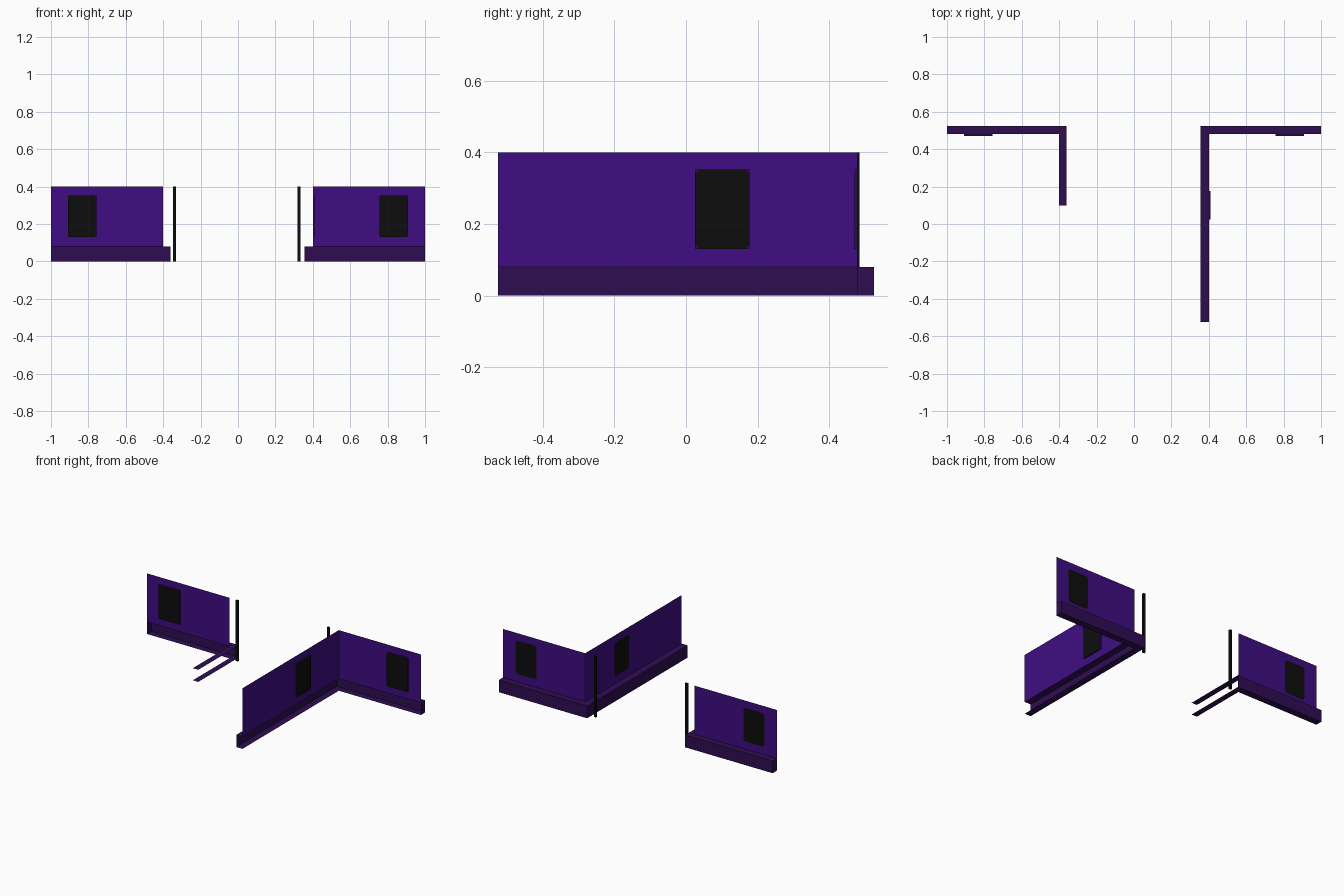
import bpy, bmesh

if "Cube" in bpy.data.objects:
    bpy.data.objects.remove(bpy.data.objects["Cube"])

def mat(name, col):
    m = bpy.data.materials.new(name)
    m.diffuse_color = (*col, 1)
    m.use_nodes = True
    m.node_tree.nodes["Principled BSDF"].inputs["Base Color"].default_value = m.diffuse_color
    return m

WALL = mat("wall purple", (0.050, 0.004, 0.225))
BASE = mat("base dark purple", (0.028, 0.004, 0.085))
BLACK = mat("panel black", (0.004, 0.004, 0.004))

def make(name, quads, material):
    """Object from a list of polygons (each a list of points)."""
    bm = bmesh.new()
    for q in quads:
        bm.faces.new([bm.verts.new(p) for p in q])
    bmesh.ops.remove_doubles(bm, verts=bm.verts, dist=1e-5)
    me = bpy.data.meshes.new(name)
    bm.to_mesh(me)
    bm.free()
    me.materials.append(material)
    ob = bpy.data.objects.new(name, me)
    bpy.context.collection.objects.link(ob)
    return ob

def flat(x0, x1, y0, y1, z):
    return [(x0, y0, z), (x1, y0, z), (x1, y1, z), (x0, y1, z)]

def along_x(x0, x1, y, z0, z1):
    return [(x0, y, z0), (x1, y, z0), (x1, y, z1), (x0, y, z1)]

def along_y(x, y0, y1, z0, z1):
    return [(x, y0, z0), (x, y1, z0), (x, y1, z1), (x, y0, z1)]

H, B = 0.40, 0.08          # wall height, base height
YW, YB = 0.48, 0.525       # wall plane, back of base

# thin wall sheets
make("left_back_wall", [along_x(-1, -0.40, YW, B, H)], WALL)
make("right_back_wall", [along_x(0.40, 1, YW, B, H)], WALL)
make("side_wall", [along_y(0.40, -YB, YW, B, H)], WALL)

# recessed base channels: top, bottom, back and outer end
for name, x0, x1, xe in (("left", -1, -0.36, -1), ("right", 0.355, 1, 1)):
    make(name + "_back_base", [flat(x0, x1, YW, YB, 0), flat(x0, x1, YW, YB, B),
                               along_x(x0, x1, YB, 0, B), along_y(xe, YW, YB, 0, B)], BASE)
make("side_base", [flat(0.355, 0.40, -YB, YW, 0), flat(0.355, 0.40, -YB, YW, B),
                   along_y(0.355, -YB, YB, 0, B)], BASE)
make("left_side_strips", [flat(-0.40, -0.36, 0.10, YW, z) for z in (0, B)], BASE)

# open square posts beside the doorway
for name, x in (("left_post", -0.340), ("right_post", 0.326)):
    x0, x1, y0, y1 = x - 0.008, x + 0.008, 0.472, 0.485
    make(name, [along_x(x0, x1, y0, 0, H), along_x(x0, x1, y1, 0, H),
                along_y(x0, y0, y1, 0, H), along_y(x1, y0, y1, 0, H)], BLACK)

# wall panels: thin purple rim with a black corner-cut face on both sides
def panel(name, place):
    w, z0, z1, c, d = 0.076, 0.13, 0.353, 0.012, 0.009
    rect = [(-w, z0), (w, z0), (w, z1), (-w, z1)]
    rim = []
    for i in range(4):
        a, b = rect[i], rect[(i + 1) % 4]
        rim.append([place(*a, 0), place(*b, 0), place(*b, d), place(*a, d)])
    rim.append([place(*p, d) for p in rect])
    make(name + "_rim", rim, BASE)
    cut = [(-w + c, z0), (w - c, z0), (w, z0 + c), (w, z1 - c),
           (w - c, z1), (-w + c, z1), (-w, z1 - c), (-w, z0 + c)]
    make(name + "_face", [[place(*p, h) for p in cut] for h in (d + 0.001, -0.001)], BLACK)

panel("left_panel", lambda u, z, h: (-0.833 + u, YW - h, z))
panel("right_panel", lambda u, z, h: (0.833 + u, YW - h, z))
panel("side_panel", lambda u, z, h: (0.40 + h, 0.101 + u, z))
